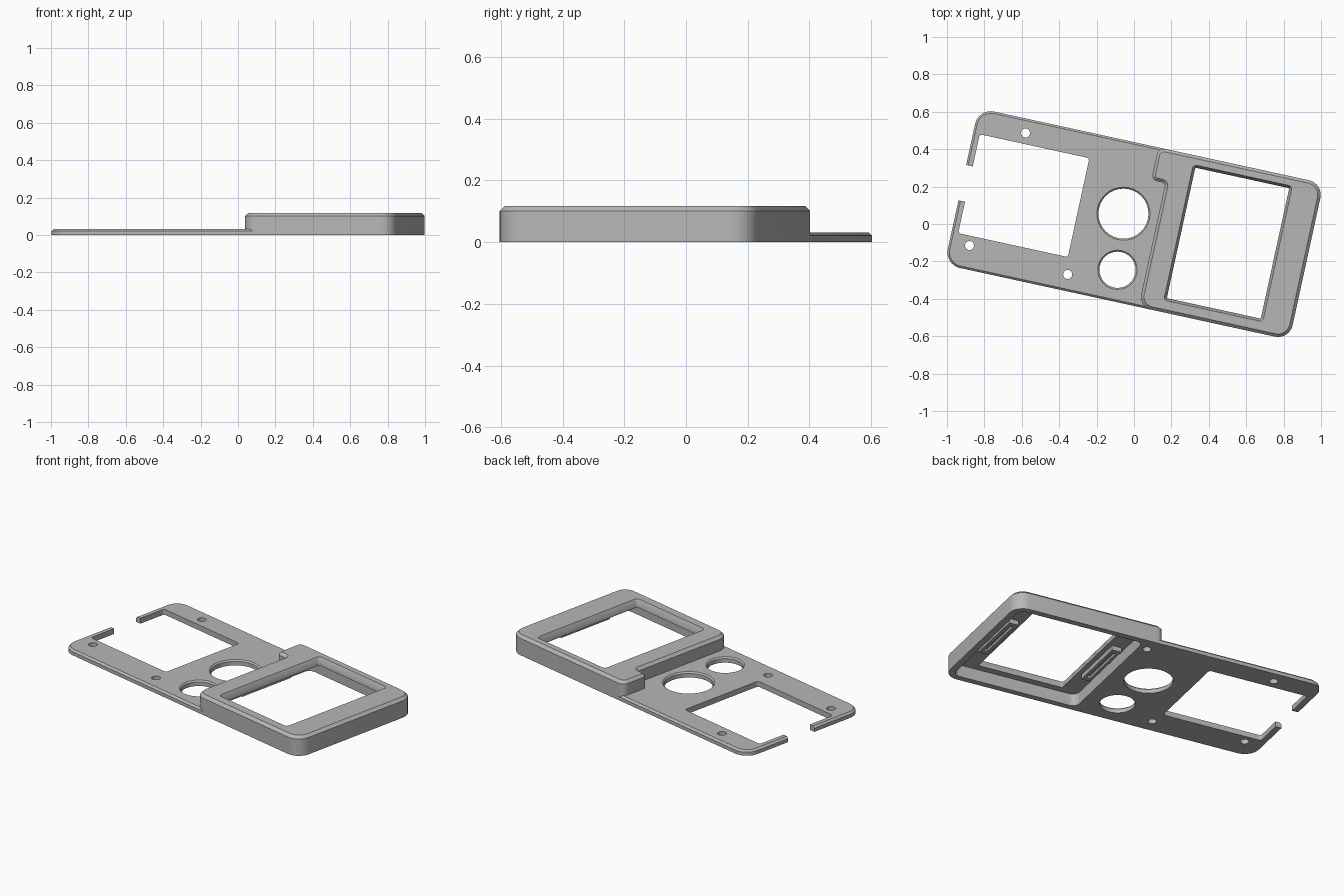
import bpy, bmesh, math
from mathutils import Vector

cube = bpy.data.objects.get("Cube")
if cube:
    bpy.data.objects.remove(cube, do_unlink=True)

grey = bpy.data.materials.new("Plain grey")
grey.use_nodes = True
colour = (0.47, 0.47, 0.47, 1)
grey.diffuse_color = colour
grey.node_tree.nodes["Principled BSDF"].inputs["Base Color"].default_value = colour


def outline(points, radii, inset, steps=8):
    """Right-angled counter-clockwise outline with rounded corners, moved inward by inset."""
    result = []
    count = len(points)
    for i, (p, r) in enumerate(zip(points, radii)):
        p = Vector(p)
        a = (Vector(points[i - 1]) - p).normalized()
        b = (Vector(points[(i + 1) % count]) - p).normalized()
        side = 1 if b.x * a.y - b.y * a.x > 0 else -1
        p = p + (a + b) * inset * side
        r = max(r - inset * side, 0)
        if r < 1e-5:
            result.append(p)
            continue
        centre = p + (a + b) * r
        for k in range(steps + 1):
            t = math.pi / 2 * k / steps
            result.append(centre - b * r * math.cos(t) - a * r * math.sin(t))
    # Drop points that coincide where arcs meet
    return [q for i, q in enumerate(result) if (q - result[i - 1]).length > 1e-5]


def prism(name, points, radii, rings):
    """Loft an outline through (height, inset) rings and cap both ends."""
    bm = bmesh.new()
    loops = [[bm.verts.new((q.x, q.y, z)) for q in outline(points, radii, d)]
             for z, d in rings]
    for low, high in zip(loops, loops[1:]):
        for i in range(len(low)):
            bm.faces.new((low[i - 1], low[i], high[i], high[i - 1]))
    bm.faces.new(loops[0][::-1])
    bm.faces.new(loops[-1])
    bmesh.ops.recalc_face_normals(bm, faces=bm.faces)
    mesh = bpy.data.meshes.new(name)
    bm.to_mesh(mesh)
    bm.free()
    mesh.materials.append(grey)
    obj = bpy.data.objects.new(name, mesh)
    bpy.context.collection.objects.link(obj)
    return obj


def rect(x0, x1, y0, y1):
    return [(x0, y0), (x1, y0), (x1, y1), (x0, y1)]


def block(name, bounds, radius, rings):
    return prism(name, rect(*bounds), [radius] * 4, rings)


def disc(name, x, y, r, rings):
    return block(name, (x - r, x + r, y - r, y + r), r, rings)


def combine(target, tool, operation):
    tool.hide_render = True
    mod = target.modifiers.new("combine", 'BOOLEAN')
    mod.operation = operation
    mod.solver = 'EXACT'
    mod.object = tool
    bpy.context.view_layer.objects.active = target
    bpy.ops.object.modifier_apply(modifier=mod.name)
    bpy.data.objects.remove(tool, do_unlink=True)


HALF_L, HALF_W = 0.944, 0.428
THROUGH = [(-0.1, 0), (0.2, 0)]

# Thin plate with a chamfered upper rim
body = prism("phone_plate_body", rect(-HALF_L, 0.2, -HALF_W, HALF_W),
             [0.085, 0, 0, 0.085], [(0, 0), (0.021, 0), (0.032, 0.011)])

# Raised frame with a small tab at its back left corner
frame = prism("raised_frame",
              [(0.118, -HALF_W), (HALF_L, -HALF_W), (HALF_L, HALF_W),
               (0.04, HALF_W), (0.04, 0.25), (0.118, 0.25)],
              [0.07, 0.08, 0.08, 0.04, 0.03, 0.02],
              [(0, 0), (0.101, 0), (0.117, 0.016)])
combine(body, frame, 'UNION')

# Recess under the frame and the window above it
combine(body, block("recess", (0.15, 0.905, -0.392, 0.392), 0.04,
                    [(-0.1, 0), (0.072, 0)]), 'DIFFERENCE')
combine(body, block("window", (0.242, 0.784, -0.364, 0.378), 0.02,
                    [(0.04, 0.014), (0.09, 0.014), (0.117, 0), (0.15, 0)]), 'DIFFERENCE')

# Slotted rails hanging in the recess on both sides of the window
for x in (0.2, 0.83):
    rail = block("rail", (x - 0.028, x + 0.028, -0.18, 0.18), 0, [(0.045, 0), (0.08, 0)])
    slot = block("slot", (x - 0.01, x + 0.01, -0.15, 0.15), 0, [(0, 0), (0.06, 0)])
    combine(rail, slot, 'DIFFERENCE')
    combine(body, rail, 'UNION')

# Square cutout and the gap through the narrow end
combine(body, block("cutout", (-0.908, -0.308, -0.248, 0.293), 0.015, THROUGH), 'DIFFERENCE')
combine(body, block("end_gap", (-1.1, -0.85, -0.076, 0.117), 0, THROUGH), 'DIFFERENCE')

# Two large round openings with eased upper edges
for x, y, r in ((-0.067, 0.042, 0.134), (-0.034, -0.258, 0.097)):
    combine(body, disc("opening", x, y, r,
                       [(-0.1, 0), (0.024, 0), (0.032, -0.008), (0.06, -0.008)]), 'DIFFERENCE')

# Screw holes, with a blind one beneath the tab
for x, y in ((-0.67, 0.352), (-0.835, -0.3), (-0.289, -0.339)):
    combine(body, disc("screw_hole", x, y, 0.024, THROUGH), 'DIFFERENCE')
combine(body, disc("blind_hole", 0.1, 0.34, 0.024, [(-0.1, 0), (0.06, 0)]), 'DIFFERENCE')

# Turn the finished piece and shade it
body.rotation_euler.z = math.radians(-12.3)
bpy.ops.object.select_all(action='DESELECT')
body.select_set(True)
bpy.context.view_layer.objects.active = body
bpy.ops.object.shade_smooth_by_angle(angle=math.radians(30))
